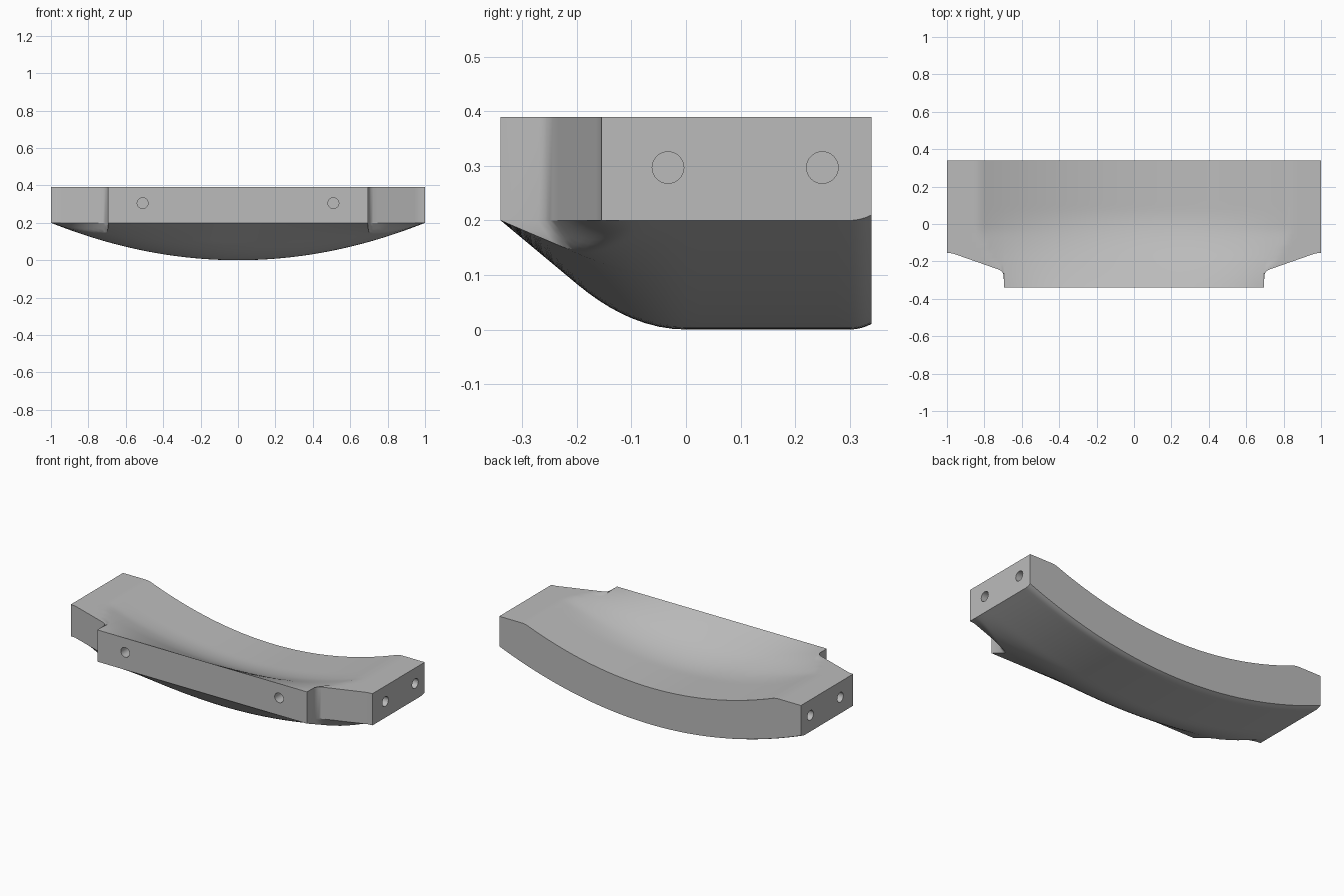
import bpy, bmesh, math
from mathutils import Matrix

if "Cube" in bpy.data.objects:
    bpy.data.objects.remove(bpy.data.objects["Cube"], do_unlink=True)

BACK, FRONT, RIM, EDGE = 0.34, -0.34, 0.39, 0.2
TONGUE = 0.695            # half width of the front tongue
SPLIT = -0.1              # rows behind this line run straight across

grey = bpy.data.materials.new("plain grey")
grey.use_nodes = True
colour = (0.5, 0.5, 0.5, 1)
grey.diffuse_color = colour
grey.node_tree.nodes["Principled BSDF"].inputs["Base Color"].default_value = colour

# Half outline of the front edge: tongue corner, fillet, slanted wing, tip
outline = [(TONGUE, FRONT), (0.697, -0.272), (0.703, -0.258), (0.711, -0.25),
           (0.722, -0.244), (0.97, -0.157), (1.0, -0.155)]


def front_y(x):
    x = abs(x)
    if x <= TONGUE:
        return FRONT
    for (xa, ya), (xb, yb) in zip(outline, outline[1:]):
        if x <= xb:
            return ya + (yb - ya) * (x - xa) / (xb - xa)
    return outline[-1][1]


def ease(s):
    """Straight slope running into a tangent curve, from 0 to 1."""
    if s < 0.14:
        return s / 0.24
    return 1 - 0.417 * (max(0, 0.34 - s) / 0.2) ** 2


def run(x, y):
    s = y - FRONT
    if abs(x) > TONGUE:
        s = min(s, 3.6 * (y - front_y(x)))
    return max(0, s)


def under(x, y):
    z = EDGE * (1 - (1 - x * x) * ease(run(x, y)))
    return z + 0.01 * (max(0, y - 0.3) / 0.04) ** 2


def upper(x, y):
    s = run(x, y)
    half = 0.7 + 0.13 * min(1, s / 0.3)
    return RIM - 0.16 * max(0, 1 - (x / half) ** 2) * ease(0.8 * s)


# Curved shell: upper and under skins joined by walls
half_xs = [TONGUE * i / 20 for i in range(1, 21)]
half_xs += [p[0] for p in outline[1:5]]
half_xs += [0.722 + 0.248 * i / 10 for i in range(1, 11)] + [1.0]
xs = [-x for x in reversed(half_xs)] + [0] + half_xs


def row_ys(x):
    start = front_y(x)
    ys = [start + (SPLIT - start) * i / 12 for i in range(12)]
    ys += [SPLIT + (0.3 - SPLIT) * i / 16 for i in range(17)]
    return ys + [0.3 + 0.04 * i / 4 for i in range(1, 5)]


bm = bmesh.new()
top = [[bm.verts.new((x, y, upper(x, y))) for y in row_ys(x)] for x in xs]
low = [[bm.verts.new((x, y, under(x, y))) for y in row_ys(x)] for x in xs]
rows = len(top[0])
for i in range(len(xs) - 1):
    for j in range(rows - 1):
        bm.faces.new((top[i][j], top[i + 1][j], top[i + 1][j + 1], top[i][j + 1]))
        bm.faces.new((low[i][j], low[i][j + 1], low[i + 1][j + 1], low[i + 1][j]))
    bm.faces.new((low[i][0], low[i + 1][0], top[i + 1][0], top[i][0]))
    bm.faces.new((low[i + 1][-1], low[i][-1], top[i][-1], top[i + 1][-1]))
bm.faces.new(low[-1] + top[-1][::-1])
bm.faces.new(top[0] + low[0][::-1])
bmesh.ops.recalc_face_normals(bm, faces=bm.faces)
mesh = bpy.data.meshes.new("curved_shell")
bm.to_mesh(mesh)
bm.free()
mesh.materials.append(grey)
shell = bpy.data.objects.new("curved_shell", mesh)
bpy.context.collection.objects.link(shell)

# Bolt holes in the tongue and in both end faces
cut = bmesh.new()


def bolt_hole(place, axis):
    turn = Matrix.Rotation(math.pi / 2, 4, axis)
    bmesh.ops.create_cone(cut, cap_ends=True, segments=32, radius1=0.029,
                          radius2=0.029, depth=0.24,
                          matrix=Matrix.Translation(place) @ turn)


for side in (-1, 1):
    bolt_hole((side * 0.51, FRONT, 0.305), 'X')
    for y in (-0.033, 0.25):
        bolt_hole((side, y, 0.297), 'Y')
cut_mesh = bpy.data.meshes.new("hole_cutter")
cut.to_mesh(cut_mesh)
cut.free()
cut_mesh.materials.append(grey)
cutter = bpy.data.objects.new("hole_cutter", cut_mesh)
cutter.hide_render = True
bpy.context.collection.objects.link(cutter)

bpy.ops.object.select_all(action='DESELECT')
bpy.context.view_layer.objects.active = shell
shell.select_set(True)
mod = shell.modifiers.new("bolt_holes", 'BOOLEAN')
mod.operation = 'DIFFERENCE'
mod.solver = 'EXACT'
mod.object = cutter
bpy.ops.object.modifier_apply(modifier=mod.name)
bpy.data.objects.remove(cutter, do_unlink=True)
bpy.ops.object.shade_smooth_by_angle(angle=math.radians(30))
